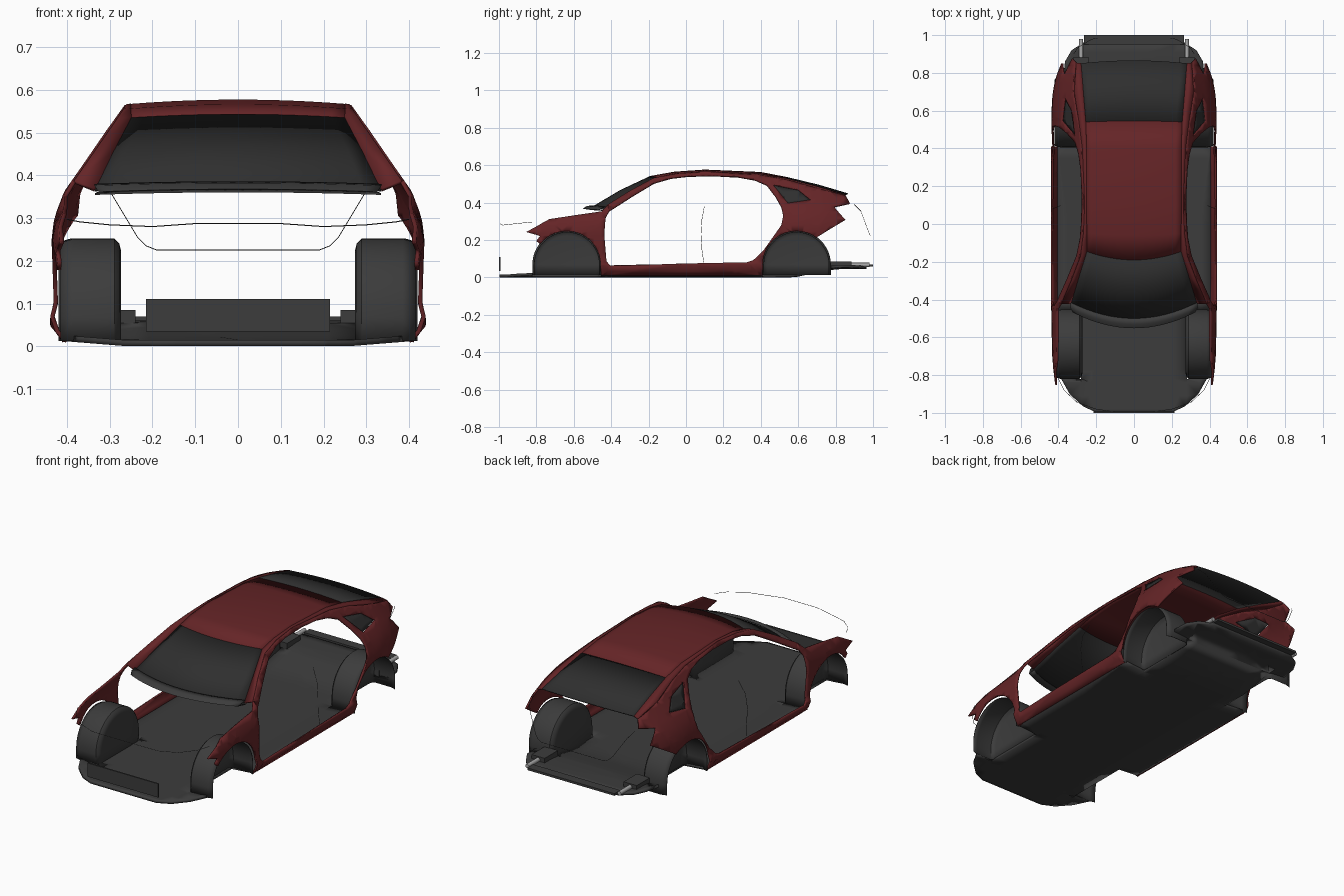
import bpy, bmesh
from math import sin, cos, pi, radians
from mathutils import Vector

if "Cube" in bpy.data.objects:
    bpy.data.objects.remove(bpy.data.objects["Cube"])


def paint(name, c):
    m = bpy.data.materials.new(name)
    m.diffuse_color = (*c, 1)
    m.use_nodes = True
    m.node_tree.nodes["Principled BSDF"].inputs["Base Color"].default_value = m.diffuse_color
    return m


RED = paint("red_paint", (0.13, 0.018, 0.02))
DARK = paint("dark_plastic", (0.045, 0.045, 0.045))
GLASS = paint("tinted_glass", (0.028, 0.028, 0.028))
STEEL = paint("steel", (0.4, 0.4, 0.4))


def finish(bm, name, mat, thick=0, mirror=False):
    bmesh.ops.recalc_face_normals(bm, faces=bm.faces)
    me = bpy.data.meshes.new(name)
    bm.to_mesh(me)
    bm.free()
    ob = bpy.data.objects.new(name, me)
    bpy.context.collection.objects.link(ob)
    me.materials.append(mat)
    bpy.ops.object.select_all(action='DESELECT')
    ob.select_set(True)
    bpy.context.view_layer.objects.active = ob
    bpy.ops.object.shade_smooth_by_angle(angle=radians(35))
    if thick:
        s = ob.modifiers.new("thickness", 'SOLIDIFY')
        s.thickness, s.offset = thick, 0
    if mirror:
        ob.modifiers.new("mirror", 'MIRROR')
    return ob


def panel(name, loops, shape, mat, thick, step=0.035, mirror=False):
    """Fill flat outlines (with holes), slice into a grid, bend with shape(u, v)."""
    bm = bmesh.new()
    for loop in loops:
        vs = [bm.verts.new((u, v, 0)) for u, v in loop]
        for a, b in zip(vs, vs[1:] + vs[:1]):
            bm.edges.new((a, b))
    bmesh.ops.triangle_fill(bm, use_beauty=True, edges=bm.edges[:], normal=(0, 0, 1))
    for axis in ((1, 0, 0), (0, 1, 0)):
        n = int(1 / step)
        for i in range(-n, n + 1):
            bmesh.ops.bisect_plane(bm, geom=bm.verts[:] + bm.edges[:] + bm.faces[:],
                                   plane_co=Vector(axis) * i * step, plane_no=axis)
    for v in bm.verts:
        v.co = shape(v.co.x, v.co.y)
    return finish(bm, name, mat, thick, mirror)


def grid(name, rows, mat, thick, mirror=False):
    bm = bmesh.new()
    vr = [[bm.verts.new(p) for p in r] for r in rows]
    for a, b in zip(vr, vr[1:]):
        for i in range(len(a) - 1):
            bm.faces.new((a[i], a[i + 1], b[i + 1], b[i]))
    return finish(bm, name, mat, thick, mirror)


def box(name, lo, hi, mat, mirror=False):
    bm = bmesh.new()
    bmesh.ops.create_cube(bm, size=1)
    for v in bm.verts:
        v.co = [l + (c + 0.5) * (h - l) for c, l, h in zip(v.co, lo, hi)]
    return finish(bm, name, mat, 0, mirror)


def seam(name, pts):
    cu = bpy.data.curves.new(name, 'CURVE')
    cu.dimensions, cu.bevel_depth, cu.bevel_resolution = '3D', 0.0012, 0
    sp = cu.splines.new('POLY')
    sp.points.add(len(pts) - 1)
    for p, c in zip(sp.points, pts):
        p.co = (*c, 1)
    cu.materials.append(DARK)
    bpy.context.collection.objects.link(bpy.data.objects.new(name, cu))


# Body side width as a function of length and height
SECTION = [(0, .40), (.02, .41), (.05, .435), (.07, .434), (.1, .426), (.25, .431), (.3, .425),
           (.36, .402), (.42, .36), (.5, .305), (.56, .262), (.6, .235)]


def side_x(y, z):
    if y < -0.42:
        z = z + min(1, (-0.42 - y) / 0.2) * max(0, z - 0.2) * 0.25
    for (z0, x0), (z1, x1) in zip(SECTION, SECTION[1:]):
        if z <= z1:
            x = x0 + (x1 - x0) * (z - z0) / (z1 - z0)
            break
    return x - 0.7 * max(0, y - 0.6) ** 2 - 0.3 * max(0, -0.6 - y) ** 2


def arch(yc, a0, a1, r=0.18, n=18):
    a = [radians(a0 + (a1 - a0) * i / n) for i in range(n + 1)]
    return [(yc + r * cos(t), 0.068 + r * sin(t)) for t in a]


FRONT, REAR = -0.637, 0.59

# Upper edge of the body side, and glass / roof edge and centre lines
TOP = [(-.42, .385), (-.3, .46), (-.17, .53), (-.05, .552), (.1, .562), (.4, .545),
       (.54, .52), (.7, .475), (.853, .435)]
EDGE = [(.335, -.42, .365), (.293, -.28, .452), (.25, -.145, .532), (.25, -.05, .553),
        (.25, .1, .564), (.25, .4, .551), (.255, .54, .527), (.268, .7, .486), (.28, .85, .442)]
CENTRE = [(-.51, .37), (-.35, .465), (-.19, .54), (-.06, .563), (.1, .574), (.4, .561),
          (.545, .533), (.71, .493), (.865, .447)]

# Side frames: fender, sill, pillars and rear quarter with door and window openings
outline = ([(-.455, .012), (.41, .012)] + arch(REAR, 180, 54)
           + [(.85, .307), (.79, .376), (.875, .395)] + TOP[::-1]
           + [(-.45, .352), (-.6, .33), (-.73, .31), (-.853, .243), (-.78, .222), (-.80, .195)]
           + arch(FRONT, 142, 0))
door = [(-.405, .063), (-.425, .085), (-.437, .227), (-.43, .32), (-.41, .355), (-.29, .432),
        (-.17, .504), (-.08, .53), (.016, .541), (.16, .543), (.283, .536), (.37, .52),
        (.432, .493), (.48, .43), (.51, .376), (.52, .33), (.51, .28), (.416, .147),
        (.36, .092), (.325, .08), (.016, .074)]
quarter = [(.465, .494), (.6, .467), (.667, .413), (.545, .395)]
panel("body_side", [outline, door, quarter], lambda y, z: (side_x(y, z), y, z), RED, .01, mirror=True)
panel("quarter_window", [quarter], lambda y, z: (side_x(y, z) - .004, y, z), GLASS, .004, mirror=True)

# Rails closing the gap between body side and glass / roof
grid("roof_rail", [[(side_x(y, z), y, z), e] for (y, z), e in zip(TOP, EDGE)], RED, .008, True)


# Windscreen, roof and rear window span edge to edge
def span(name, i, j, mat):
    rows = []
    for (x, ye, ze), (yc, zc) in zip(EDGE[i:j], CENTRE[i:j]):
        us = [k / 8 for k in range(-8, 9)]
        rows.append([(x * u, yc + (ye - yc) * u * u, zc + (ze - zc) * u * u) for u in us])
    grid(name, rows, mat, .006)


span("windscreen", 0, 3, GLASS)
span("roof", 2, 7, RED)
span("rear_window", 6, 9, GLASS)

# Cowl strip below the windscreen
us = [k / 8 for k in range(-8, 9)]
grid("cowl", [[(w * u, y + .085 * u * u, z - .006 * u * u) for u in us]
              for w, y, z in ((.335, -.5, .384), (.335, -.53, .38), (.325, -.55, .368), (.335, -.5, .362))],
     DARK, .004)


# Floor pan with wheel notches, rising at the tail
def floor_z(x, y):
    rise = 0.045 * min(1, max(0, (y - 0.58) / 0.22))
    return (x, y, 0.008 + rise + max(0, abs(x) - 0.27) * 0.08)


half = [(.2, -.998), (.27, -.965), (.34, -.9), (.385, -.82), (.28, -.82), (.28, -.455), (.405, -.455),
        (.405, .41), (.275, .41), (.275, .77), (.375, .77), (.365, .86), (.33, .92), (.26, .965)]
panel("floor_pan", [half + [(-x, y) for x, y in half[::-1]]], floor_z, DARK, .014, .07)

# Wheel tubs: arched tunnel with a closed inner wall and rounded edges
for name, yc, x_out in (("front_wheel_tub", FRONT, .415), ("rear_wheel_tub", REAR, .42)):
    bm = bmesh.new()
    rings = []
    for x, r in ((.275, .155), (.279, .172), (.29, .183), (x_out - .03, .183), (x_out, .174)):
        pts = [(yc + r, .012)] + arch(yc, 0, 180, r, 24) + [(yc - r, .012)]
        rings.append([bm.verts.new((x, y, z)) for y, z in pts])
    for a, b in zip(rings, rings[1:]):
        for i in range(len(a) - 1):
            bm.faces.new((a[i], a[i + 1], b[i + 1], b[i]))
    bm.faces.new(rings[0])
    finish(bm, name, DARK, .003, True)

# Front radiator plate, rear plate, mufflers and tailpipes
box("radiator_plate", (-.215, -1, .035), (.215, -.992, .11), DARK)
box("rear_valance", (-.265, .95, .058), (.265, 1, .07), DARK)
box("muffler", (.24, .77, .05), (.32, .885, .085), DARK, True)
bm = bmesh.new()
bmesh.ops.create_cone(bm, cap_ends=True, segments=16, radius1=.011, radius2=.011, depth=.1)
for v in bm.verts:
    v.co = (v.co.x + .28, v.co.z + .93, v.co.y + .068)
finish(bm, "tailpipe", STEEL, 0, True)

# Thin panel seams left between the removed panels
bonnet = [(.4, -.82, .297), (.37, -.88, .291), (.3, -.945, .284), (.2, -.98, .28), (.1, -.994, .287)]
seam("bonnet_seam", bonnet + [(-x, y, z) for x, y, z in bonnet[::-1]])
tail = [(.32, .9, .39), (.295, .935, .355), (.235, .972, .255), (.215, .98, .235), (.19, .985, .225)]
seam("tailgate_seam", tail + [(-x, y, z) for x, y, z in tail[::-1]])
for s, side in ((1, "right"), (-1, "left")):
    seam(side + "_door_seam", [(s * side_x(y, z), y, z) for y, z in
                               ((.095, .08), (.085, .15), (.08, .23), (.085, .31), (.098, .38))])
